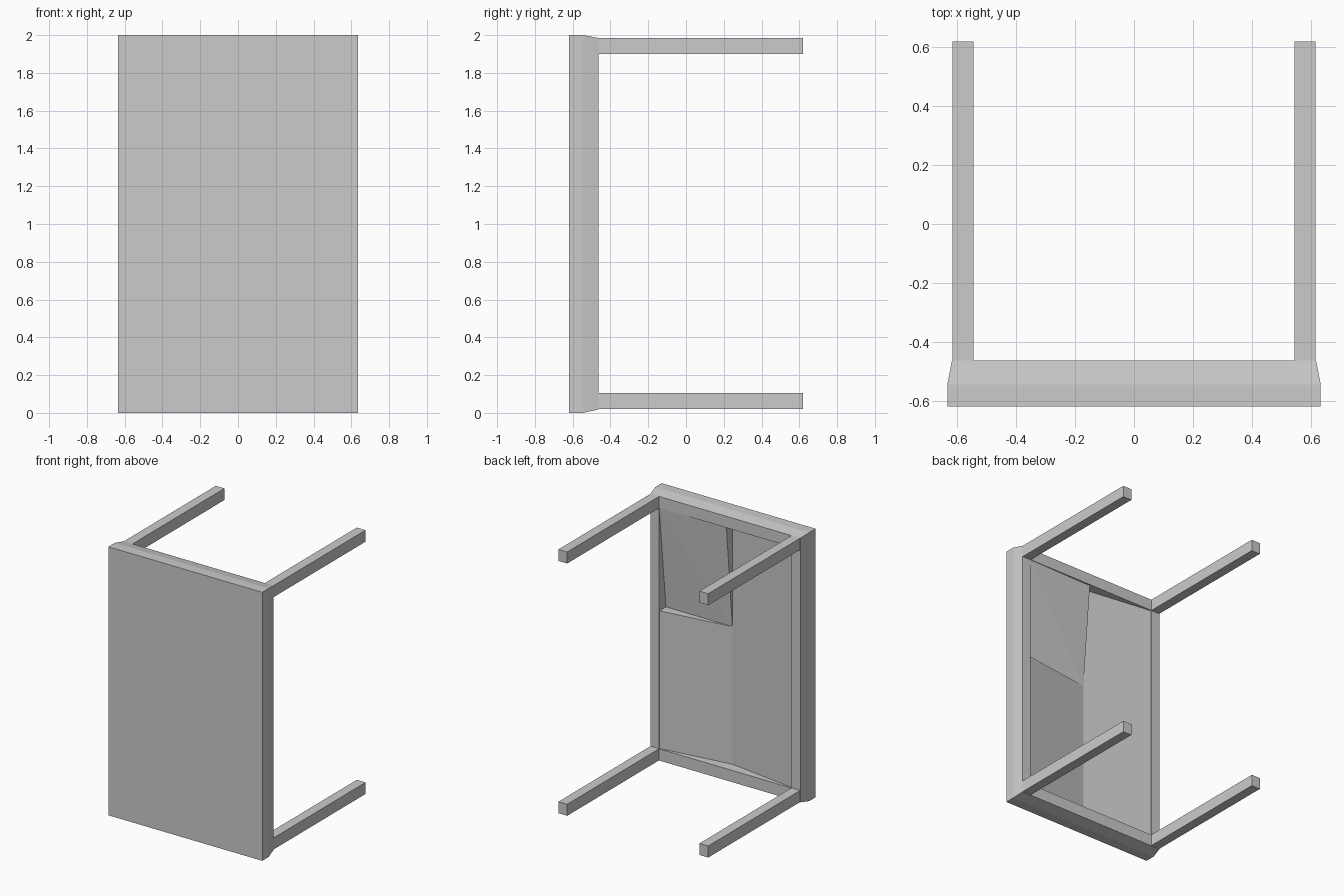
import bpy, bmesh

if "Cube" in bpy.data.objects:
    bpy.data.objects.remove(bpy.data.objects["Cube"])

FRONT, EDGE, RIM, FLOOR, END = -0.62, -0.545, -0.463, -0.55, 0.62


def finish(bm, name):
    bmesh.ops.recalc_face_normals(bm, faces=bm.faces)
    mesh = bpy.data.meshes.new(name)
    bm.to_mesh(mesh)
    bm.free()
    obj = bpy.data.objects.new(name, mesh)
    bpy.context.collection.objects.link(obj)
    return obj


def hull(name, points):
    bm = bmesh.new()
    verts = [bm.verts.new(p) for p in points]
    bmesh.ops.convex_hull(bm, input=verts)
    return finish(bm, name)


# Table top standing on its edge: bevelled slab with a framed pocket behind
bm = bmesh.new()
loops = []
for hx, y, z0, z1 in [(0.634, FRONT, 0, 2), (0.634, EDGE, 0, 2),
                      (0.618, RIM, 0.018, 1.985),
                      (0.547, RIM, 0.105, 1.9), (0.547, FLOOR, 0.105, 1.9)]:
    loops.append([bm.verts.new(p) for p in
                  [(-hx, y, z0), (hx, y, z0), (hx, y, z1), (-hx, y, z1)]])
for a, b in zip(loops, loops[1:]):
    for i in range(4):
        j = (i + 1) % 4
        bm.faces.new((a[i], a[j], b[j], b[i]))
bm.faces.new(loops[0])
bm.faces.new(loops[-1])
finish(bm, "table_top")

# Underside panels: a shallow valley along x = 0 ...
B = FLOOR - 0.01
for name, x, z1 in (("lower_underside_panel", 0.55, 1.13),
                    ("side_underside_panel", -0.55, 1.905)):
    hull(name, [p for z in (0.1, z1) for p in
                [(0, B, z), (0, EDGE, z), (x, B, z), (x, RIM - 0.006, z)]])

# ... and a corner panel that slopes from the upper rim down into the valley
hull("upper_underside_panel",
     [p for x in (0, 0.55) for p in
      [(x, B, 1.13), (x, EDGE, 1.13), (x, B, 1.905),
       (x, -0.475 + 0.01 * x / 0.55, 1.905)]])

# Four square legs
for side, s in (("left", -1), ("right", 1)):
    for level, z0, z1 in (("lower", 0.02, 0.106), ("upper", 1.899, 1.985)):
        hull(f"{level}_{side}_leg",
             [(s * x, y, z) for x in (0.545, 0.617)
              for y in (RIM - 0.02, END) for z in (z0, z1)])
